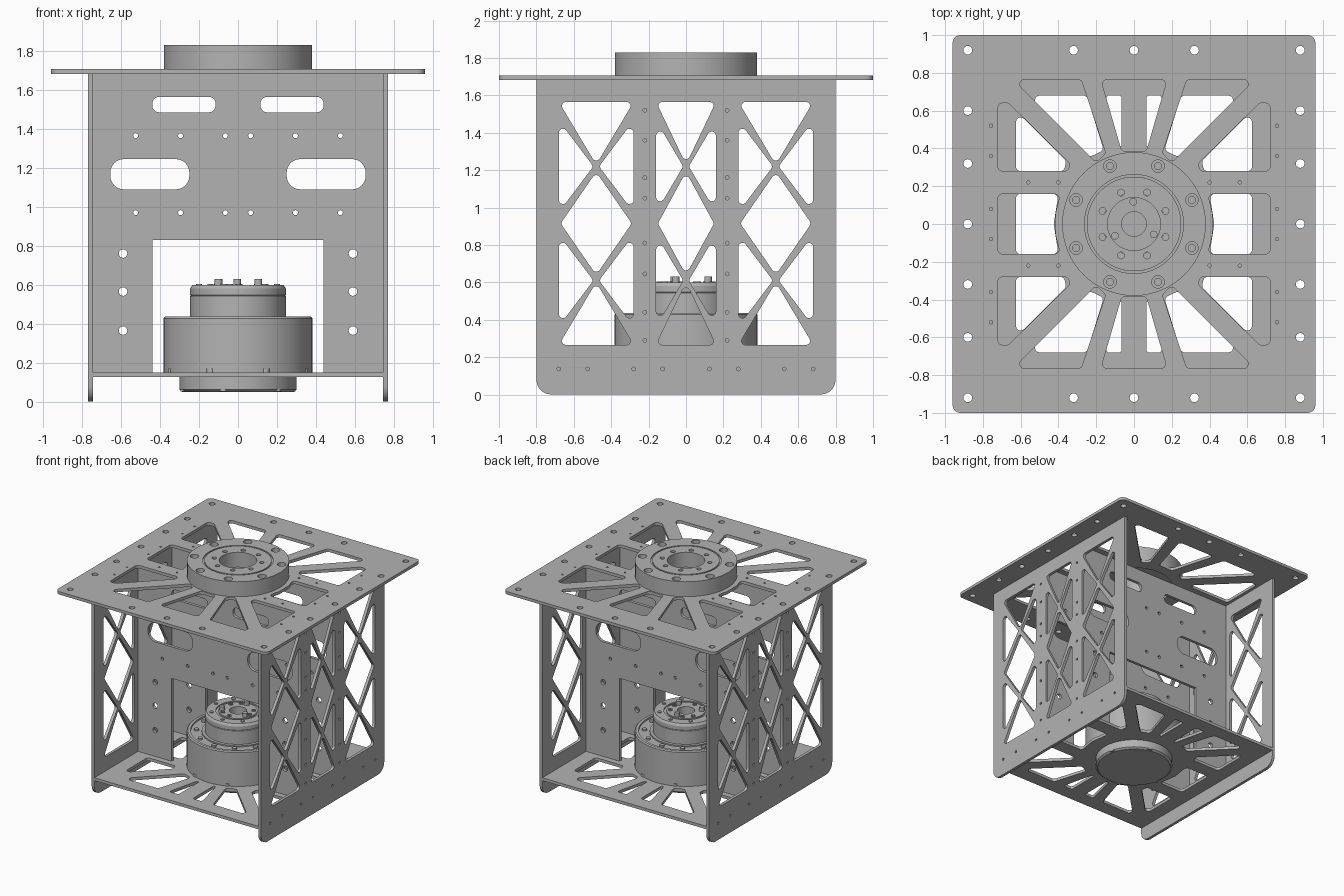
import bpy, bmesh, math
from mathutils import Vector, Matrix

cube = bpy.data.objects.get("Cube")
if cube:
    bpy.data.objects.remove(cube, do_unlink=True)

metal = bpy.data.materials.new("grey_metal")
metal.use_nodes = True
GREY = (0.45, 0.45, 0.45, 1)
metal.diffuse_color = GREY
metal.node_tree.nodes["Principled BSDF"].inputs["Base Color"].default_value = GREY

FLAT = Matrix()
FACE_X = Matrix.Rotation(math.pi / 2, 4, 'Z') @ Matrix.Rotation(math.pi / 2, 4, 'X')
FACE_Y = Matrix.Rotation(math.pi / 2, 4, 'X')


# ---- outline helpers ----
def circle(x, y, r, n=16):
    return [Vector((x + r * math.cos(math.tau * i / n), y + r * math.sin(math.tau * i / n)))
            for i in range(n)]


def ring(count, radius, r, start=0.0, n=16):
    """Circles spaced evenly round the centre."""
    turns = [math.radians(start) + math.tau * i / count for i in range(count)]
    return [circle(radius * math.cos(a), radius * math.sin(a), r, n) for a in turns]


def rounded(points, r, steps=5):
    """Polygon with filleted corners; r is one radius or one per corner."""
    pts = [Vector(p) for p in points]
    radii = r if isinstance(r, (list, tuple)) else [r] * len(pts)
    out = []
    for i, p in enumerate(pts):
        a, b = pts[i - 1] - p, pts[(i + 1) % len(pts)] - p
        half = a.angle(b) / 2
        if radii[i] == 0 or half > 1.5:
            out.append(p)
            continue
        cut = min(radii[i] / math.tan(half), 0.45 * a.length, 0.45 * b.length)
        rad = cut * math.tan(half)
        a, b = a.normalized(), b.normalized()
        centre = p + (a + b).normalized() * (rad / math.sin(half))
        u, v = p + a * cut - centre, p + b * cut - centre
        turn = u.angle_signed(v)
        for k in range(steps + 1):
            t = -turn * k / steps
            out.append(centre + Vector((u.x * math.cos(t) - u.y * math.sin(t),
                                        u.x * math.sin(t) + u.y * math.cos(t))))
    return out


def box(x0, x1, y0, y1):
    return [(x0, y0), (x1, y0), (x1, y1), (x0, y1)]


def mirrored(outlines, sx=(1, -1), sy=(1, -1)):
    return [[Vector((p[0] * i, p[1] * j)) for p in o] for o in outlines for i in sx for j in sy]


# ---- object helpers ----
def finish(name, mesh):
    bm = bmesh.new()
    bm.from_mesh(mesh)
    bmesh.ops.remove_doubles(bm, verts=bm.verts, dist=0.0001)
    bmesh.ops.recalc_face_normals(bm, faces=bm.faces)
    for f in bm.faces:
        f.smooth = True
    bm.to_mesh(mesh)
    bm.free()
    mesh.set_sharp_from_angle(angle=math.radians(30))
    mesh.materials.clear()
    mesh.materials.append(metal)
    mesh.name = name
    ob = bpy.data.objects.new(name, mesh)
    bpy.context.collection.objects.link(ob)
    return ob


def plate(name, outlines, low, high, facing=FLAT):
    """Sheet cut from closed outlines, between two depths along its normal."""
    curve = bpy.data.curves.new(name, 'CURVE')
    curve.dimensions = '2D'
    curve.fill_mode = 'BOTH'
    curve.extrude = (high - low) / 2
    for outline in outlines:
        spline = curve.splines.new('POLY')
        spline.points.add(len(outline) - 1)
        for sp, p in zip(spline.points, outline):
            sp.co = (p[0], p[1], 0, 1)
        spline.use_cyclic_u = True
    temp = bpy.data.objects.new(name + "_outline", curve)
    bpy.context.collection.objects.link(temp)
    graph = bpy.context.evaluated_depsgraph_get()
    mesh = bpy.data.meshes.new_from_object(temp.evaluated_get(graph))
    bpy.data.objects.remove(temp, do_unlink=True)
    mesh.transform(facing @ Matrix.Translation((0, 0, (low + high) / 2)))
    return finish(name, mesh)


def lathe(name, profile, n=64):
    bm = bmesh.new()
    verts = [bm.verts.new((r, 0, z)) for r, z in profile]
    edges = [bm.edges.new(pair) for pair in zip(verts, verts[1:])]
    bmesh.ops.spin(bm, geom=verts + edges, cent=(0, 0, 0), axis=(0, 0, 1),
                   angle=math.tau, steps=n, use_duplicate=False)
    mesh = bpy.data.meshes.new(name)
    bm.to_mesh(mesh)
    bm.free()
    return finish(name, mesh)


# ---- top plate with radiating windows ----
top = [rounded(box(-0.96, 0.96, -1, 1), 0.04)]
wedges = [rounded([(0.28, 0.765), (0.64, 0.765), (0.2, 0.325), (0.15, 0.375)], 0.025),
          rounded([(0.72, 0.28), (0.72, 0.64), (0.665, 0.64), (0.34, 0.32), (0.35, 0.28)], 0.025)]
top += mirrored(wedges)
top += mirrored([rounded([(-0.175, 0.765), (0.175, 0.765), (0.065, 0.385), (-0.065, 0.385)], 0.025)], sx=(1,))
top += mirrored([rounded([(0.72, -0.16), (0.72, 0.16), (0.39, 0.16), (0.415, 0.06),
                          (0.415, -0.06), (0.39, -0.16)], 0.025)], sy=(1,))
top += mirrored([circle(0.88, y, 0.023) for y in (0.92, 0.6, 0.32)] + [circle(0.32, 0.92, 0.023)])
top += mirrored([circle(0.88, 0, 0.023)], sy=(1,)) + mirrored([circle(0, 0.92, 0.023)], sx=(1,))
top += mirrored([circle(x, 0.22, 0.009, 8) for x in (0.4, 0.56)]
                + [circle(0.757, y, 0.009, 8) for y in (0.08, 0.36, 0.52)])
top.append(circle(0, 0, 0.3, 48))
plate("top_plate", top, 1.683, 1.707)

# ---- bottom plate ----
bottom = [box(-0.745, 0.745, -0.8, 0.8)]
bottom += mirrored([
    rounded([(0.065, 0.68), (0.15, 0.68), (0.085, 0.41), (0.065, 0.41)], 0.015),
    rounded([(0.25, 0.68), (0.56, 0.68), (0.235, 0.355), (0.16, 0.39)], 0.025),
    rounded([(0.625, 0.28), (0.625, 0.6), (0.36, 0.335), (0.37, 0.28)], 0.025)])
bottom += mirrored([rounded([(0.625, -0.16), (0.625, 0.16), (0.4, 0.16), (0.425, 0), (0.4, -0.16)],
                            0.025)], sy=(1,))
plate("bottom_plate", bottom, 0.126, 0.15)

# ---- side plates with crossed lattice windows ----
side = [rounded(box(-0.8, 0.8, 0, 1.685), [0.08, 0.08, 0, 0])]
MID = 0.915
for centre, w in ((-0.48, 0.2), (0, 0.16), (0.48, 0.2)):
    windows = [[(0, MID + 0.275), (w - 0.01, MID), (0, MID - 0.275), (0.01 - w, MID)]]
    for s in (1, -1):
        windows.append([(-w, MID + 0.65 * s), (w, MID + 0.65 * s), (0, MID + 0.315 * s)])
        for e in (1, -1):
            windows.append([(w * e, MID + 0.55 * s), (w * e, MID + 0.06 * s), (0.015 * e, MID + 0.305 * s)])
    for win in windows:
        side.append(rounded([(y + centre, z) for y, z in win], 0.022))
side += mirrored([circle(y, 0.137, 0.01, 8) for y in (0.125, 0.28, 0.525, 0.68)]
                 + [circle(0.22, z, 0.01, 8) for z in (0.29, 0.44, 0.645, 0.81, 1.05, 1.16, 1.36, 1.52)], sy=(1,))
plate("left_side_plate", side, 0.745, 0.769, FACE_X)
plate("right_side_plate", side, -0.769, -0.745, FACE_X)

# ---- two inner walls with an arch for the motor ----
wall = [[(-0.745, 0.15), (-0.44, 0.15), (-0.44, 0.83), (0.44, 0.83), (0.44, 0.15),
         (0.745, 0.15), (0.745, 1.683), (-0.745, 1.683)]]
wall += mirrored([rounded(box(0.115, 0.44, 1.485, 1.565), 0.036),
                  rounded(box(0.25, 0.655, 1.09, 1.245), 0.069, 8)], sy=(1,))
wall += mirrored([circle(x, z, 0.013, 12) for x in (0.065, 0.295, 0.525) for z in (0.97, 1.365)]
                 + [circle(0.59, z, 0.022) for z in (0.365, 0.565, 0.76)], sy=(1,))
plate("front_inner_wall", wall, 0.208, 0.232, FACE_Y)
plate("back_inner_wall", wall, -0.232, -0.208, FACE_Y)

# ---- bearing ring on top ----
rim, bore = [circle(0, 0, 0.38, 64)], [circle(0, 0, 0.14, 48)]
small = ring(8, 0.18, 0.018, 22.5)
plate("bearing_base", rim + bore + small + ring(8, 0.332, 0.019, 22.5), 1.707, 1.79)
plate("bearing_body", rim + bore + small + ring(8, 0.332, 0.033, 22.5), 1.79, 1.82)
plate("bearing_outer_race", rim + [circle(0, 0, 0.262, 64)] + ring(8, 0.332, 0.033, 22.5), 1.82, 1.83)
plate("bearing_inner_race", [circle(0, 0, 0.25, 64)] + bore + small, 1.82, 1.83)

# ---- motor standing through the bottom plate ----
lathe("motor_body", [
    (0, 0.05), (0.285, 0.05), (0.3, 0.062), (0.3, 0.14), (0.375, 0.14), (0.382, 0.15), (0.382, 0.428),
    (0.374, 0.436), (0.352, 0.436), (0.352, 0.422), (0.27, 0.422), (0.27, 0.432), (0.246, 0.432),
    (0.246, 0.542), (0.242, 0.545), (0.246, 0.548), (0.246, 0.58), (0.235, 0.598), (0.165, 0.598),
    (0.165, 0.588), (0.145, 0.588), (0.145, 0.598), (0.065, 0.598), (0.065, 0.4), (0, 0.4)])
plate("motor_rim_bolts", ring(12, 0.31, 0.018), 0.42, 0.436)
plate("motor_foot_bolts", ring(8, 0.366, 0.022, 22.5), 0.148, 0.17)
plate("motor_base_bolts", ring(6, 0.285, 0.02, 15), 0.053, 0.064)
plate("motor_cap_bolts", ring(8, 0.2, 0.015), 0.595, 0.605)
plate("output_pins", ring(3, 0.118, 0.02, 92), 0.59, 0.63)
for k, bolt in enumerate(ring(9, 0.118, 0.018, 112)):
    if k % 3 != 2:
        plate("output_washer", [bolt, [v.lerp(sum(bolt, Vector((0, 0))) / len(bolt), 0.45) for v in bolt]],
              0.595, 0.604)
